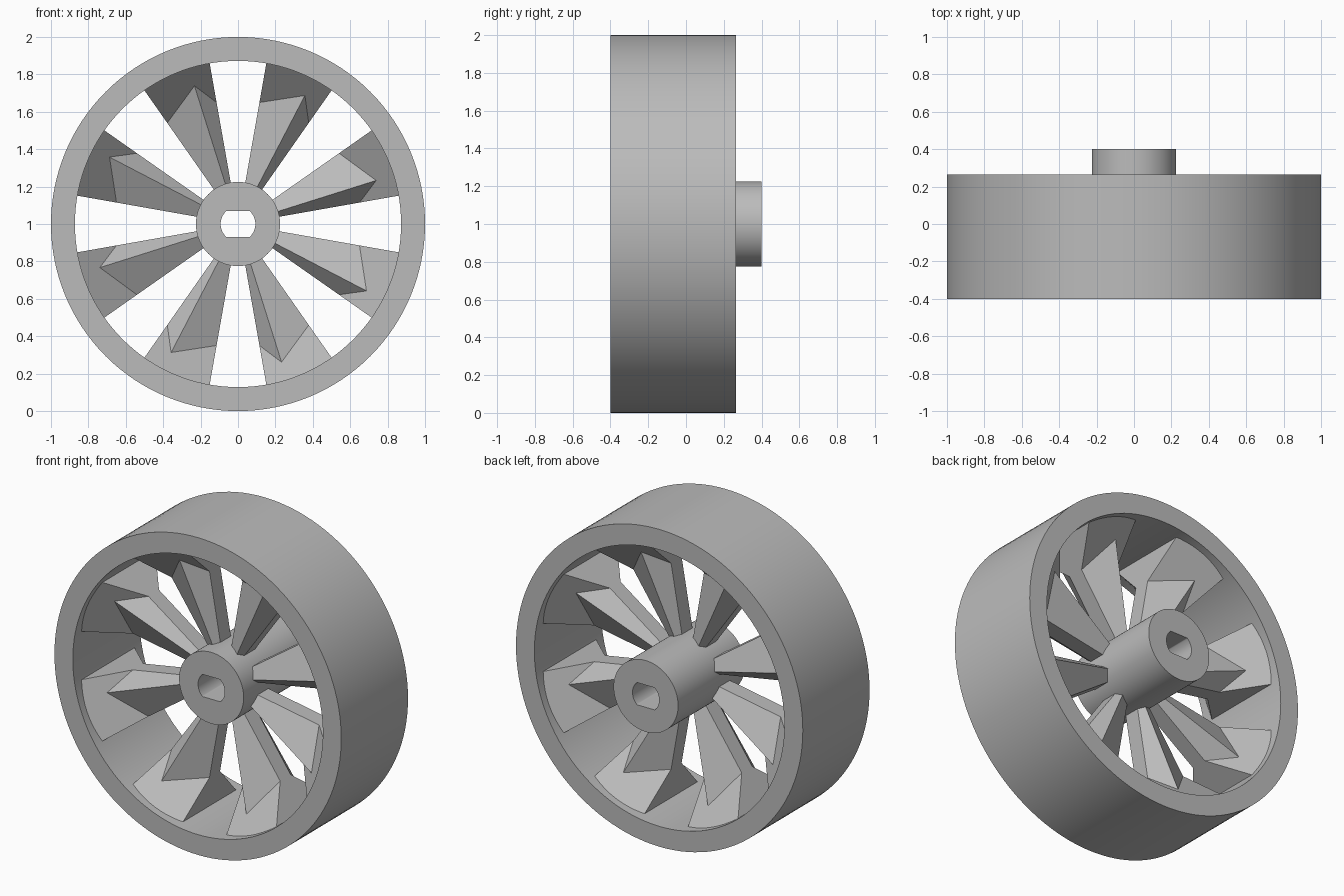
import bpy, bmesh, math
from mathutils import Matrix, Vector

FRONT, BACK = -0.40, 0.265           # rim faces along y
MID = (FRONT + BACK) / 2
CENTRE_Z = 1.0
SEGMENTS = 128
HALF_TAN = math.tan(math.radians(12.5))   # half width of a spoke
RIDGE_TAN = math.tan(math.radians(5))     # half width of its raised face

cube = bpy.data.objects.get("Cube")
if cube:
    bpy.data.objects.remove(cube, do_unlink=True)

grey = bpy.data.materials.new("plain grey")
grey.use_nodes = True
colour = (0.5, 0.5, 0.5, 1)
grey.diffuse_color = colour
grey.node_tree.nodes["Principled BSDF"].inputs["Base Color"].default_value = colour


def make_object(name, bm, smooth=False):
    bmesh.ops.recalc_face_normals(bm, faces=bm.faces)
    mesh = bpy.data.meshes.new(name)
    bm.to_mesh(mesh)
    bm.free()
    mesh.materials.append(grey)
    obj = bpy.data.objects.new(name, mesh)
    obj.location.z = CENTRE_Z
    bpy.context.collection.objects.link(obj)
    if smooth:
        bpy.ops.object.select_all(action='DESELECT')
        obj.select_set(True)
        bpy.context.view_layer.objects.active = obj
        bpy.ops.object.shade_smooth_by_angle(angle=math.radians(30))
    return obj


def circle(radius, flat=None):
    """Points (x, z) on a circle, optionally cut flat above and below."""
    flat = flat or radius
    points = []
    for i in range(SEGMENTS):
        a = math.tau * i / SEGMENTS
        z = max(-flat, min(flat, radius * math.sin(a)))
        points.append((radius * math.cos(a), z))
    return points


def tube(name, outer, inner, y0, y1):
    """Hollow ring along y between two outlines."""
    bm = bmesh.new()
    loops = [[bm.verts.new((x, y, z)) for x, z in outline]
             for outline, y in ((outer, y0), (outer, y1), (inner, y1), (inner, y0))]
    for k in range(4):
        a, b = loops[k], loops[(k + 1) % 4]
        for i in range(SEGMENTS):
            j = (i + 1) % SEGMENTS
            bm.faces.new((a[i], a[j], b[j], b[i]))
    return make_object(name, bm, smooth=True)


def loft(bm, near, far):
    """Solid between two matching sections."""
    a = [bm.verts.new(p) for p in near]
    b = [bm.verts.new(p) for p in far]
    bm.faces.new(a)
    bm.faces.new(b)
    for i in range(len(a)):
        j = (i + 1) % len(a)
        bm.faces.new((a[i], a[j], b[j], b[i]))


def spoke_section(u):
    """Chamfered six-sided bar section, wider and deeper away from the hub."""
    side, ridge = u * HALF_TAN, u * RIDGE_TAN
    edge, crest = 0.0525, 0.0525 + 0.168 * u
    half = [(side, -edge), (side, edge), (ridge, crest)]
    full = half + [(-v, -h) for v, h in half]
    return [Vector((u, MID + h, v)) for v, h in full]


def flare_section(u, depth):
    side = u * HALF_TAN
    return [Vector((u, MID + h, v)) for v, h in
            ((side, -depth), (side, depth), (-side, depth), (-side, -depth))]


# Rim and hub with a double-flat bore
tube("rim", circle(1.0), circle(0.872), FRONT, BACK)
tube("hub", circle(0.225), circle(0.093, 0.07), -0.265, 0.40)

# Eight spokes, each with a flared foot on the rim
for i in range(8):
    turn = Matrix.Rotation(math.radians(22.5 + 45 * i), 4, 'Y')
    for name, near, far in (
            ("spoke", spoke_section(0.2), spoke_section(0.8)),
            ("spoke_foot", flare_section(0.644, 0.0525), flare_section(0.9, 0.313))):
        bm = bmesh.new()
        loft(bm, near, far)
        bmesh.ops.transform(bm, matrix=turn, verts=bm.verts)
        make_object(f"{name}_{i + 1}", bm)
